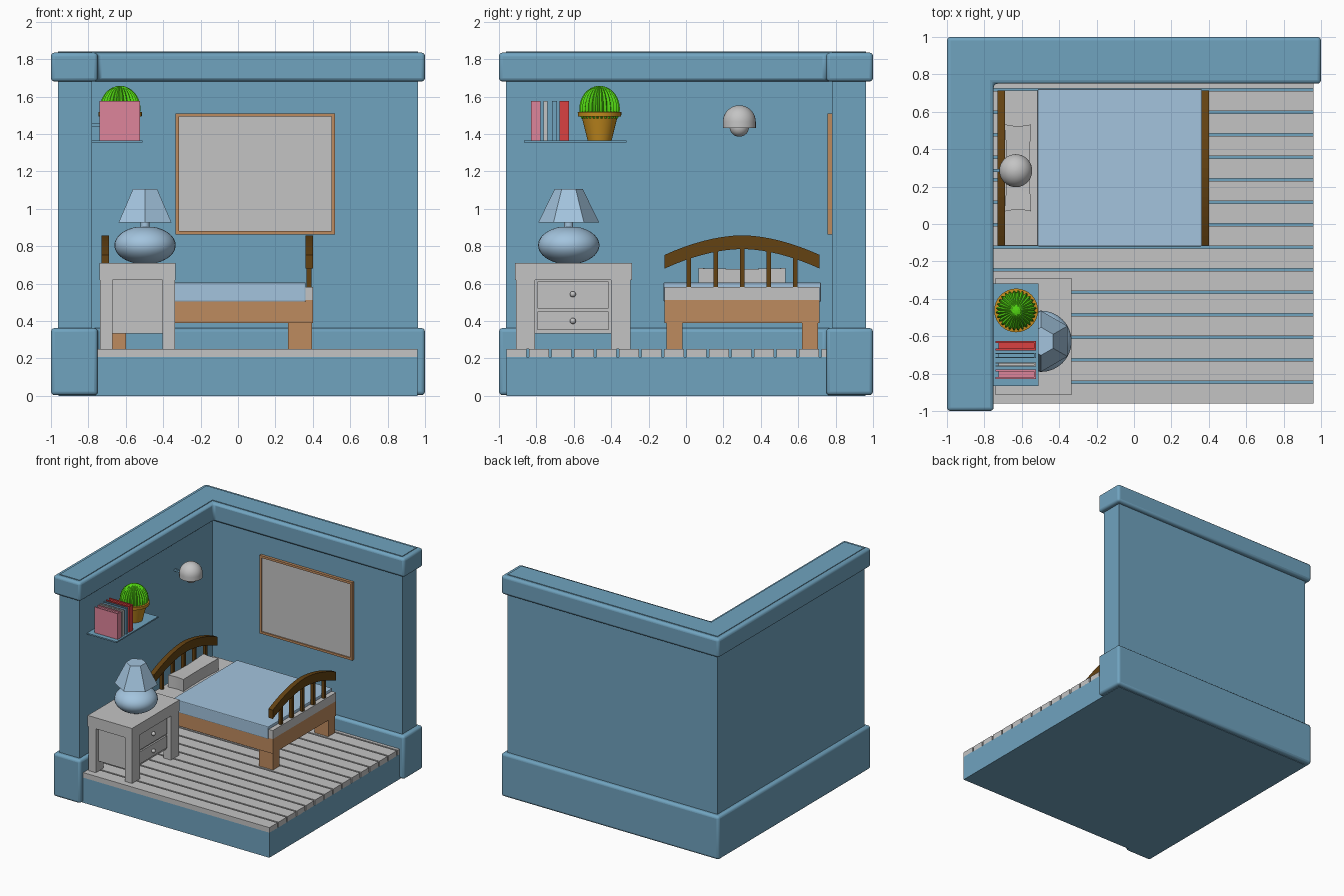
import bpy, bmesh, math

if "Cube" in bpy.data.objects:
    bpy.data.objects.remove(bpy.data.objects["Cube"])


def lin(c):
    c /= 255
    return c / 12.92 if c <= 0.04045 else ((c + 0.055) / 1.055) ** 2.4


def material(name, r, g, b):
    m = bpy.data.materials.new(name)
    m.diffuse_color = (lin(r), lin(g), lin(b), 1)
    m.use_nodes = True
    m.node_tree.nodes["Principled BSDF"].inputs["Base Color"].default_value = m.diffuse_color
    return m


WALL = material("wall_blue", 112, 163, 191)
SKY = material("pale_blue", 163, 196, 222)
GREY = material("light_grey", 196, 196, 196)
WOOD = material("wood", 190, 139, 95)
DARK = material("dark_wood", 100, 66, 18)
GREEN = material("cactus_green", 82, 215, 18)
POT = material("pot_ochre", 200, 142, 32)
PINK = material("pink", 222, 133, 155)
RED = material("red", 218, 65, 65)


def finish(name, bm, mat, smooth=False, bevel=0.0, segments=2):
    bmesh.ops.recalc_face_normals(bm, faces=bm.faces)
    me = bpy.data.meshes.new(name)
    bm.to_mesh(me)
    bm.free()
    me.materials.append(mat)
    ob = bpy.data.objects.new(name, me)
    bpy.context.collection.objects.link(ob)
    if bevel:
        mod = ob.modifiers.new("bevel", 'BEVEL')
        mod.width, mod.segments, mod.limit_method = bevel, segments, 'ANGLE'
    if smooth:
        bpy.ops.object.select_all(action='DESELECT')
        bpy.context.view_layer.objects.active = ob
        ob.select_set(True)
        bpy.ops.object.shade_smooth_by_angle(angle=math.radians(40))
    return ob


def box(name, x, y, z, mat, bevel=0.0):
    """Box from (min, max) pairs."""
    bm = bmesh.new()
    bmesh.ops.create_cube(bm, size=1)
    for v in bm.verts:
        v.co = [(a + b) / 2 + c * (b - a) for (a, b), c in zip((x, y, z), v.co)]
    return finish(name, bm, mat, bevel=bevel)


def prism(name, pts, axis, lo, hi, mat, bevel=0.0, smooth=False):
    """Extrude a 2D outline along axis 0 (x; points y,z) or 2 (z; points x,y)."""
    bm = bmesh.new()
    f = bm.faces.new([bm.verts.new((lo, a, b) if axis == 0 else (a, b, lo)) for a, b in pts])
    new = bmesh.ops.extrude_face_region(bm, geom=[f])['geom']
    for v in new:
        if isinstance(v, bmesh.types.BMVert):
            v.co[axis] = hi
    return finish(name, bm, mat, smooth, bevel, 3)


def lathe(name, profile, centre, n, mat, smooth=True, turn=0.0, rib=0.0):
    """Rings of (radius, z) about a vertical axis; rib pulls in every other vertex."""
    bm = bmesh.new()
    cx, cy = centre
    rings = []
    for r, z in profile:
        ring = []
        for i in range(n):
            a = turn + math.tau * i / n
            s = r * (1 - rib * abs(math.cos(a * n / 8)) ** 3) if rib else r
            ring.append(bm.verts.new((cx + s * math.cos(a), cy + s * math.sin(a), z)))
        rings.append(ring)
    for lo, hi in zip(rings, rings[1:]):
        for i in range(n):
            j = (i + 1) % n
            bm.faces.new((lo[i], lo[j], hi[j], hi[i]))
    bm.faces.new(rings[0])
    bm.faces.new(rings[-1])
    return finish(name, bm, mat, smooth)


def arc(rx, rz, cz, a0, a1, steps):
    """Elliptic lathe profile between two angles in degrees."""
    angles = [math.radians(a0 + (a1 - a0) * i / steps) for i in range(steps + 1)]
    return [(rx * math.cos(a), cz + rz * math.sin(a)) for a in angles]


def corner(o, i):
    """L-shaped plan with outer reach o and inner face i."""
    return [(-o, -o), (-i, -o), (-i, i), (o, i), (o, o), (-o, o)]


# Room shell: walls, skirting, top moulding, floor slab
prism("walls", corner(0.963, 0.78), 2, 0.01, 1.84, WALL)
prism("skirting", corner(1.0, 0.75), 2, 0.003, 0.362, WALL, 0.02, True)
prism("top_moulding", corner(1.0, 0.75), 2, 1.68, 1.835, WALL, 0.02, True)
box("floor_slab", (-0.96, 0.96), (-0.96, 0.96), (0, 0.208), WALL)

# Floor boards
for k in range(15):
    y0 = -0.96 + 0.1203 * k
    box(f"floor_board_{k}", (-0.77, 0.96), (y0, min(y0 + 0.107, 0.752)), (0.206, 0.25), GREY)

# Bed
YC = 0.30
box("bed_frame", (-0.73, 0.40), (-0.115, 0.715), (0.39, 0.512), WOOD)
for x in ((-0.73, -0.60), (0.267, 0.395)):
    for s in (-1, 1):
        y = sorted((YC + s * 0.405, YC + s * 0.32))
        box("bed_leg", x, y, (0.25, 0.392), WOOD)
box("mattress", (-0.73, 0.40), (-0.115, 0.715), (0.51, 0.583), GREY)
box("blanket", (-0.515, 0.362), (-0.12, 0.722), (0.503, 0.606), SKY, 0.006)

# Pillow with pinched middle of each side
bm = bmesh.new()
bmesh.ops.create_cube(bm, size=1)
bmesh.ops.subdivide_edges(bm, edges=bm.edges, cuts=3, use_grid_fill=True)
for v in bm.verts:
    x, y, z = v.co
    pinch = 1 - 0.12 * math.cos(math.pi * y)
    v.co = (-0.62 + 0.14 * x * pinch, YC + 0.465 * y * (1 - 0.04 * math.cos(math.pi * x)),
            0.63 + 0.105 * z * (1 - 0.08 * math.cos(math.pi * y)))
finish("pillow", bm, GREY, smooth=True)

# Head and foot boards: arched rail on five spindles
for name, x in (("headboard", -0.71), ("footboard", 0.38)):
    ts = [i / 8 - 1 for i in range(17)]

    def rail(t, dz):
        return (YC + 0.415 * t, 0.785 + dz - 0.105 * abs(t) ** 1.8)
    pts = [rail(t, 0) for t in ts] + [rail(t, 0.073) for t in reversed(ts)]
    prism(name + "_rail", pts, 0, x - 0.02, x + 0.02, DARK)
    for k in range(-2, 3):
        y = YC + 0.142 * k
        top = rail(0.142 * k / 0.415, 0.03)[1]
        box(name + "_spindle", (x - 0.013, x + 0.013), (y - 0.012, y + 0.012), (0.58, top), DARK)

# Nightstand
box("nightstand_top", (-0.74, -0.333), (-0.915, -0.29), (0.618, 0.71), GREY)
for x in ((-0.738, -0.67), (-0.403, -0.336)):
    for y in ((-0.908, -0.808), (-0.40, -0.297)):
        box("nightstand_leg", x, y, (0.25, 0.62), GREY)
box("nightstand_body", (-0.71, -0.375), (-0.87, -0.335), (0.332, 0.625), GREY)
for z in ((0.352, 0.452), (0.468, 0.612)):
    box("drawer_front", (-0.38, -0.362), (-0.795, -0.415), z, GREY)
for z in (0.40, 0.543):
    bm = bmesh.new()
    bmesh.ops.create_uvsphere(bm, u_segments=16, v_segments=10, radius=0.016)
    bmesh.ops.translate(bm, verts=bm.verts, vec=(-0.352, -0.605, z))
    finish("drawer_knob", bm, GREY, smooth=True)

# Table lamp
LC = (-0.497, -0.627)
lathe("lamp_base", arc(0.164, 0.102, 0.805, -68, 75, 16) + [(0.02, 0.90), (0.02, 0.94)], LC, 32, SKY)
lathe("lamp_neck", [(0.024, 0.89), (0.024, 0.95)], LC, 16, SKY)
lathe("lamp_shade", [(0.163, 0.927), (0.075, 1.105)], LC, 6, SKY, False, math.pi / 6)

# Shelf and books
box("shelf", (-0.785, -0.51), (-0.866, -0.317), (1.353, 1.364), WALL)
for name, y0, y1, mat in (("pink_book", -0.828, -0.779, PINK), ("grey_book", -0.762, -0.741, GREY),
                          ("blue_book", -0.717, -0.69, WALL), ("red_book", -0.675, -0.625, RED)):
    t = (y1 - y0) * 0.2
    box(name + "_cover", (-0.74, -0.525), (y0, y0 + t), (1.364, 1.577), mat)
    box(name + "_cover", (-0.74, -0.525), (y1 - t, y1), (1.364, 1.577), mat)
    box(name + "_spine", (-0.535, -0.525), (y0 + t, y1 - t), (1.364, 1.577), mat)
    box(name + "_pages", (-0.725, -0.535), (y0 + t, y1 - t), (1.372, 1.567), mat)

# Potted cactus
CC = (-0.63, -0.462)
lathe("flower_pot", [(0.064, 1.364), (0.096, 1.492), (0.115, 1.492), (0.117, 1.517), (0.098, 1.519)],
      CC, 32, POT)
lathe("cactus", arc(0.109, 0.122, 1.535, -25, 88, 14), CC, 112, GREEN, rib=0.14)

# Wall sconce
SC = (-0.632, 0.285)
lathe("sconce_dome", [(0.07, 1.432), (0.088, 1.432)] + arc(0.088, 0.088, 1.465, 0, 88, 10), SC, 32, GREY)
lathe("sconce_bulb", arc(0.052, 0.052, 1.437, -88, 30, 10), SC, 24, GREY)
box("sconce_arm", (-0.785, -0.66), (0.277, 0.293), (1.441, 1.456), WALL)

# Framed picture on the back wall
box("picture_panel", (-0.325, 0.51), (0.767, 0.782), (0.868, 1.503), GREY)
X0, X1, Z0, Z1, W = -0.333, 0.518, 0.862, 1.51, 0.018
for z in ((Z0, Z0 + W), (Z1 - W, Z1)):
    box("picture_frame_rail", (X0, X1), (0.757, 0.782), z, WOOD)
for x in ((X0, X0 + W), (X1 - W, X1)):
    box("picture_frame_stile", x, (0.757, 0.782), (Z0 + W, Z1 - W), WOOD)
